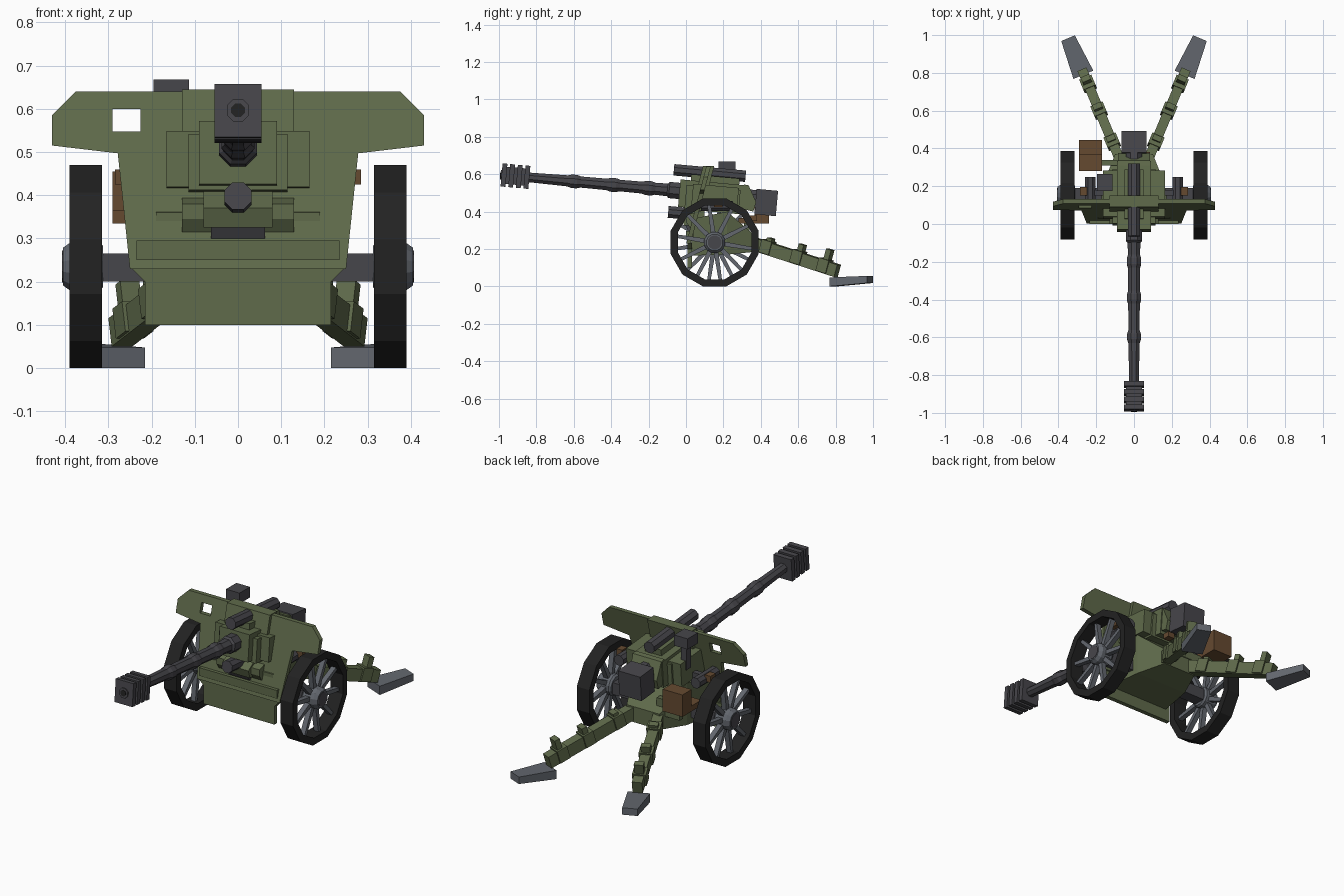
import bpy, bmesh, math
from mathutils import Matrix, Vector

cube = bpy.data.objects.get("Cube")
if cube:
    bpy.data.objects.remove(cube)


def material(name, rgb):
    m = bpy.data.materials.new(name)
    m.use_nodes = True
    m.diffuse_color = (*rgb, 1)
    node = next(n for n in m.node_tree.nodes if n.type == 'BSDF_PRINCIPLED')
    node.inputs["Base Color"].default_value = (*rgb, 1)
    return m


GREEN = material("olive green", (0.115, 0.145, 0.07))
GUNMETAL = material("dark gunmetal", (0.062, 0.061, 0.07))
RUBBER = material("black rubber", (0.016, 0.016, 0.016))
STEEL = material("blue grey steel", (0.125, 0.137, 0.158))
WOOD = material("brown wood", (0.13, 0.068, 0.03))
WORLD = Matrix()
# Tilted frame of the gun: its y axis runs along the bore
GUN = Matrix.Translation((0, 0, 0.507)) @ Matrix.Rotation(-0.09, 4, 'X')


def finish(name, mat, bm, frame=WORLD):
    bmesh.ops.transform(bm, matrix=frame, verts=bm.verts)
    bmesh.ops.recalc_face_normals(bm, faces=bm.faces)
    me = bpy.data.meshes.new(name)
    bm.to_mesh(me)
    bm.free()
    me.materials.append(mat)
    ob = bpy.data.objects.new(name, me)
    bpy.context.collection.objects.link(ob)
    return ob


def loft(name, mat, rings, frame=WORLD, closed=False):
    """Skin a run of equal-sized rings, capped unless closed on itself."""
    bm = bmesh.new()
    vs = [[bm.verts.new(p) for p in ring] for ring in rings]
    n = len(vs[0])
    pairs = list(zip(vs, vs[1:])) + ([(vs[-1], vs[0])] if closed else [])
    for a, b in pairs:
        for i in range(n):
            bm.faces.new((a[i], a[(i + 1) % n], b[(i + 1) % n], b[i]))
    if not closed:
        bm.faces.new(vs[0])
        bm.faces.new(vs[-1])
    return finish(name, mat, bm, frame)


def box(name, mat, x, y, z, frame=WORLD):
    """Box from its (low, high) range on each axis."""
    rings = [[(x[0], b, z[0]), (x[1], b, z[0]), (x[1], b, z[1]), (x[0], b, z[1])] for b in y]
    return loft(name, mat, rings, frame)


def lathe(name, mat, profile, n=8, frame=WORLD, closed=False):
    """Turn (radius, distance) points about the y axis, flat side up."""
    angles = [(i + 0.5) * math.tau / n for i in range(n)]
    rings = [[(r * math.cos(a), t, r * math.sin(a)) for a in angles] for r, t in profile]
    return loft(name, mat, rings, frame, closed)


def side_prism(name, mat, profile, half_width):
    """Extrude a (y, z) profile evenly to both sides."""
    return loft(name, mat, [[(x, y, z) for y, z in profile] for x in (-half_width, half_width)])


# Shield: sloping plate with wings, cut by a sighting window
def slope(z):
    return 0.12 - 0.26 * (0.64 - z)


def sloped_plate(name, half, y0, y1):
    outline = half + [(-x, z) for x, z in reversed(half)]
    return loft(name, GREEN, [[(x, slope(z) + d, z) for x, z in outline] for d in (y0, y1)])


shield = sloped_plate("shield", [(0.375, 0.64), (0.43, 0.585), (0.43, 0.515), (0.278, 0.497),
                                 (0.25, 0.23)], -0.012, 0.012)
cutter = box("window_cutter", GREEN, (-0.29, -0.225), (-0.1, 0.3), (0.547, 0.6))
cutter.hide_render = True
mod = shield.modifiers.new("window", 'BOOLEAN')
mod.operation, mod.solver, mod.object = 'DIFFERENCE', 'EXACT', cutter
bpy.context.view_layer.objects.active = shield
bpy.ops.object.modifier_apply(modifier="window")
bpy.data.objects.remove(cutter)
sloped_plate("shield_collar", [(0.13, 0.644), (0.13, 0.54)], -0.03, 0.03)
loft("lower_shield", GREEN, [[(s * w, y, z) for s, w, z in (
    (1, 0.25, 0.235), (1, 0.215, 0.2), (1, 0.215, 0.1),
    (-1, 0.215, 0.1), (-1, 0.215, 0.2), (-1, 0.25, 0.235))] for y in (0.008, 0.032)])
box("shield_ledge", GREEN, (-0.235, 0.235), (0, 0.04), (0.25, 0.295))

# Carriage hull, narrowing to the rear
loft("carriage_hull", GREEN, [[(-w, y, low), (w, y, low), (w, y, high), (-w, y, high)]
     for y, w, low, high in ((0.03, 0.19, 0.165, 0.36), (0.22, 0.16, 0.17, 0.4),
                             (0.37, 0.1, 0.185, 0.27))])
box("axle", GUNMETAL, (-0.33, 0.33), (0.125, 0.19), (0.2, 0.265))
side_prism("front_skirt", GREEN, [(0, 0.345), (0, 0.38), (0.1, 0.41), (0.1, 0.315), (0.02, 0.315)], 0.13)
side_prism("front_wedge", GREEN, [(-0.025, 0.37), (0.05, 0.42), (0.05, 0.325), (-0.01, 0.325)], 0.08)
side_prism("wedge_base", GUNMETAL, [(-0.005, 0.33), (0.05, 0.33), (0.05, 0.3), (0.01, 0.3)], 0.063)

# Cradle and its layered side armour
box("cradle", GREEN, (-0.09, 0.09), (-0.035, 0.33), (-0.085, 0.062), GUN)
box("cradle_cheeks", GREEN, (-0.115, 0.115), (0, 0.29), (-0.095, 0.035), GUN)
box("side_armour", GREEN, (-0.165, 0.165), (0.035, 0.28), (-0.085, 0.045), GUN)
side_prism("cradle_tail", GREEN, [(0.28, 0.42), (0.31, 0.545), (0.335, 0.54), (0.375, 0.45), (0.36, 0.4)], 0.085)
box("tube_saddle", GREEN, (-0.05, 0.05), (0.02, 0.28), (0.05, 0.095), GUN)

# Barrel with reinforcing rings
barrel = [(0.047, 0), (0.047, -0.09), (0.037, -0.1)]
for ring in (-0.2, -0.39, -0.6):
    r = 0.032 + 0.006 * (0.6 + ring)
    barrel += [(r, ring + 0.035), (r + 0.007, ring + 0.015), (r + 0.007, ring - 0.015), (r, ring - 0.035)]
barrel += [(0.028, -0.83), (0.028, -0.996)]
lathe("barrel", GUNMETAL, barrel, 8, GUN)
lathe("bore", RUBBER, [(0.017, -0.99), (0.017, -0.998)], 8, GUN)

# Muzzle brake: slotted block made of plates around a core
box("brake_core", GUNMETAL, (-0.042, 0.042), (-0.985, -0.85), (-0.046, 0.046), GUN)
for i in range(4):
    t = -0.99 + i * 0.041
    box(f"brake_plate_{i + 1}", GUNMETAL, (-0.054, 0.054), (t, t + 0.026), (-0.062, 0.062), GUN)

# Recoil tubes, breech and its guide
lathe("upper_recoil_tube", GUNMETAL, [(0.033, -0.075), (0.033, 0.31)], 8,
      GUN @ Matrix.Translation((0, 0, 0.11)))
lathe("lower_recoil_tube", GUNMETAL, [(0.034, -0.085), (0.034, 0.1)], 8,
      GUN @ Matrix.Translation((0, 0, -0.117)))
lathe("breech_neck", GUNMETAL, [(0.045, 0.32), (0.045, 0.4)], 8, GUN)
box("breech_block", GUNMETAL, (-0.067, 0.067), (0.375, 0.49), (-0.088, 0.048), GUN)

# Sight on its stalk
box("sight_head", GUNMETAL, (-0.195, -0.113), (0.175, 0.265), (0.61, 0.668))
box("sight_stalk", GUNMETAL, (-0.17, -0.138), (0.2, 0.24), (0.48, 0.615))

# Crew seat with backrest
box("seat_backrest", WOOD, (-0.29, -0.17), (0.365, 0.445), (0.335, 0.455))
box("seat_board", WOOD, (-0.29, -0.17), (0.28, 0.37), (0.335, 0.365))
box("seat_bracket", GREEN, (-0.2, -0.06), (0.31, 0.34), (0.25, 0.34))
box("breech_handle", WOOD, (0.045, 0.085), (0.34, 0.38), (0.35, 0.38))

for side, s in (("left", 1), ("right", -1)):
    # Laying gear behind the shield
    lathe(f"{side}_laying_drum", GUNMETAL, [(0.03, 0.08), (0.03, 0.25)], 8,
          Matrix.Translation((s * 0.232, 0, 0.43)))
    box(f"{side}_laying_shaft", GUNMETAL, sorted((s * 0.15, s * 0.25)), (0.15, 0.18), (0.415, 0.445))
    box(f"{side}_hand_grip", WOOD, sorted((s * 0.25, s * 0.285)), (0.15, 0.195), (0.425, 0.46))

    # Wheel: twelve-sided tyre, hub and tapered spokes
    wheel = Matrix.Translation((s * 0.352, 0.153, 0.235)) @ Matrix.Rotation(-s * math.pi / 2, 4, 'Z')
    lathe(f"{side}_tyre", RUBBER, [(0.243, -0.038), (0.243, 0.038), (0.204, 0.038), (0.204, -0.038)],
          12, wheel, True)
    lathe(f"{side}_hub", STEEL, [(0.05, -0.04), (0.058, -0.03), (0.058, 0.035), (0.045, 0.053)], 12, wheel)
    lathe(f"{side}_hub_cap", GUNMETAL, [(0.038, 0.04), (0.038, 0.055)], 12, wheel)
    for i in range(10):
        turn = wheel @ Matrix.Rotation(0.15 + i * math.tau / 10, 4, 'Y')
        loft(f"{side}_spoke_{i + 1}", STEEL, [[(-w, -0.014, h), (w, -0.014, h), (w, 0.014, h), (-w, 0.014, h)]
             for w, h in ((0.013, 0.03), (0.009, 0.21))], turn)

    # Trail leg: its local y axis runs down the leg
    start, end = Vector((s * 0.075, 0.34, 0.235)), Vector((s * 0.272, 0.81, 0.083))
    d = end - start
    yaw = Matrix.Rotation(-math.atan2(d.x, d.y), 4, 'Z')
    leg = Matrix.Translation(start) @ yaw @ Matrix.Rotation(math.atan2(d.z, d.xy.length), 4, 'X')
    length = d.length
    box(f"{side}_trail_leg", GREEN, (-0.026, 0.026), (-0.08, length), (-0.034, 0.034), leg)
    for i, f in enumerate((0.2, 0.55, 0.85)):
        t = f * length
        box(f"{side}_trail_band_{i + 1}", GREEN, (-0.035, 0.035), (t - 0.03, t + 0.03), (-0.03, 0.042), leg)
        box(f"{side}_trail_lug_{i + 1}", GREEN, (-0.024, 0.024), (t - 0.008, t + 0.022),
            (0.03, 0.058 + 0.02 * i), leg)

    # Spade at the end of the leg
    foot = Matrix.Translation((s * 0.268, 0.79, 0)) @ yaw
    loft(f"{side}_spade", STEEL, [[(-w, t, low), (w, t, low), (w, t, high), (-w, t, high)]
         for t, w, low, high in ((0, 0.057, 0, 0.048), (0.21, 0.039, 0.018, 0.056))], foot)
